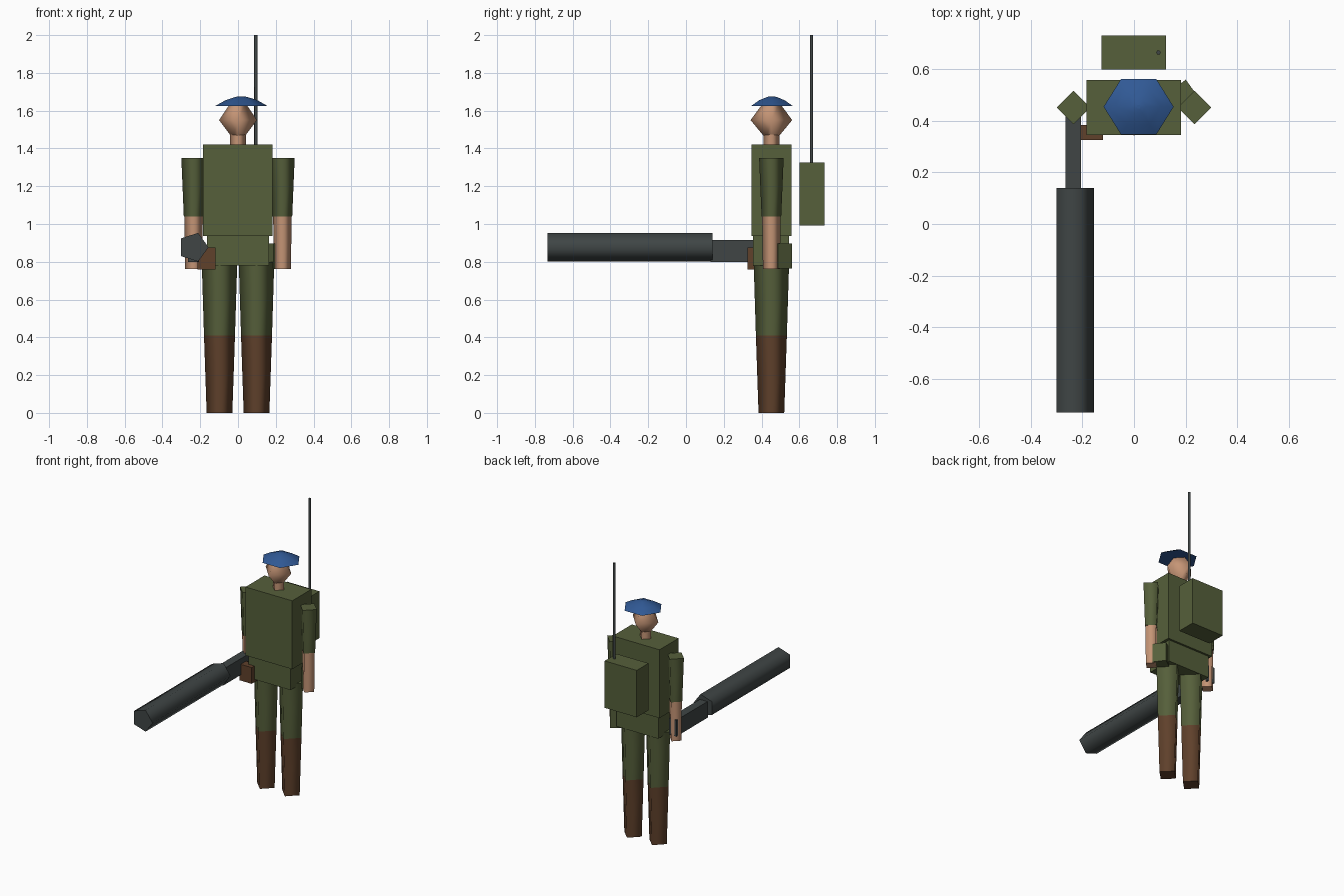
import bpy
import bmesh
from math import cos, sin, pi, radians
from mathutils import Matrix

if "Cube" in bpy.data.objects:
    bpy.data.objects.remove(bpy.data.objects["Cube"])


def material(name, rgb):
    m = bpy.data.materials.new(name)
    m.use_nodes = True
    color = (*rgb, 1)
    m.diffuse_color = color
    bsdf = m.node_tree.nodes["Principled BSDF"]
    bsdf.inputs["Base Color"].default_value = color
    bsdf.inputs["Roughness"].default_value = 0.8
    return m


green = material("olive cloth", (0.092, 0.115, 0.043))
skin = material("skin", (0.56, 0.30, 0.18))
brown = material("brown leather", (0.115, 0.052, 0.024))
blue = material("blue felt", (0.03, 0.10, 0.30))
steel = material("gun metal", (0.05, 0.06, 0.06))


def finish(name, bm, mat):
    bmesh.ops.recalc_face_normals(bm, faces=bm.faces)
    mesh = bpy.data.meshes.new(name)
    bm.to_mesh(mesh)
    bm.free()
    mesh.materials.append(mat)
    ob = bpy.data.objects.new(name, mesh)
    bpy.context.collection.objects.link(ob)
    return ob


def box(name, mat, xs, ys, zs, turn=0):
    """Flat-faced block spanning the given ranges, turned about its own centre."""
    bm = bmesh.new()
    spans = (xs, ys, zs)
    centre = [(a + b) / 2 for a, b in spans]
    size = [b - a for a, b in spans]
    matrix = (Matrix.Translation(centre) @ Matrix.Rotation(radians(turn), 4, "Z")
              @ Matrix.Diagonal((*size, 1)))
    bmesh.ops.create_cube(bm, size=1, matrix=matrix)
    return finish(name, bm, mat)


def lathe(name, mat, centre, rings, sides=4, stretch=1.0, tilt=0):
    """Smooth-sided prism through (height, radius) rings, with flat caps."""
    bm = bmesh.new()
    loops = []
    for h, r in rings:
        loops.append([bm.verts.new((r * cos(2 * pi * i / sides),
                                    r * sin(2 * pi * i / sides) * stretch, h))
                      for i in range(sides)])
    for low, high in zip(loops, loops[1:]):
        for i in range(sides):
            j = (i + 1) % sides
            bm.faces.new((low[i], low[j], high[j], high[i])).smooth = True
    bm.faces.new(loops[0][::-1])
    bm.faces.new(loops[-1])
    bm.transform(Matrix.Translation(centre) @ Matrix.Rotation(radians(tilt), 4, "X"))
    return finish(name, bm, mat)


BODY_Y = 0.452

# Legs and arms
for side, s in (("left", 1), ("right", -1)):
    leg = (0.098 * s, BODY_Y, 0)
    lathe(side + "_boot", brown, leg, [(0, 0.068), (0.41, 0.082)])
    lathe(side + "_trouser_leg", green, leg, [(0.41, 0.082), (0.80, 0.094)])
    arm = (0.235 * s, BODY_Y, 0)
    lathe(side + "_forearm", skin, arm, [(0.762, 0.045), (1.04, 0.049)])
    lathe(side + "_sleeve", green, arm, [(1.04, 0.052), (1.35, 0.065)])

# Torso
box("hips", green, (-0.165, 0.163), (0.355, 0.545), (0.78, 0.936))
box("torso", green, (-0.184, 0.182), (0.346, 0.559), (0.936, 1.42))

# Neck, head and cap
lathe("neck", skin, (0, BODY_Y, 0), [(1.42, 0.043), (1.48, 0.043)])
lathe("head", skin, (0, BODY_Y, 0),
      [(1.45, 0.025), (1.55, 0.1), (1.64, 0.04)], stretch=1.1)
lathe("beret", blue, (0.018, BODY_Y + 0.003, 0),
      [(1.626, 0.136), (1.655, 0.085), (1.673, 0.03), (1.676, 0.008)], sides=6, stretch=0.92)

# Radio pack with aerial
box("radio_pack", green, (-0.127, 0.124), (0.60, 0.732), (0.993, 1.325))
lathe("aerial", steel, (0.095, 0.665, 0), [(1.32, 0.009), (2.0, 0.009)], sides=6)

# Belt pouches
box("holster", brown, (-0.215, -0.12), (0.325, 0.385), (0.76, 0.875))
box("hip_pouch", green, (0.155, 0.235), (0.455, 0.545), (0.765, 0.897), turn=36)

# Weapon held in the right hand
lathe("weapon_barrel", steel, (-0.236, 0, 0.877), [(-0.14, 0.08), (0.732, 0.08)],
      sides=5, tilt=90)
box("weapon_grip", steel, (-0.265, -0.206), (0.13, 0.485), (0.80, 0.915))
